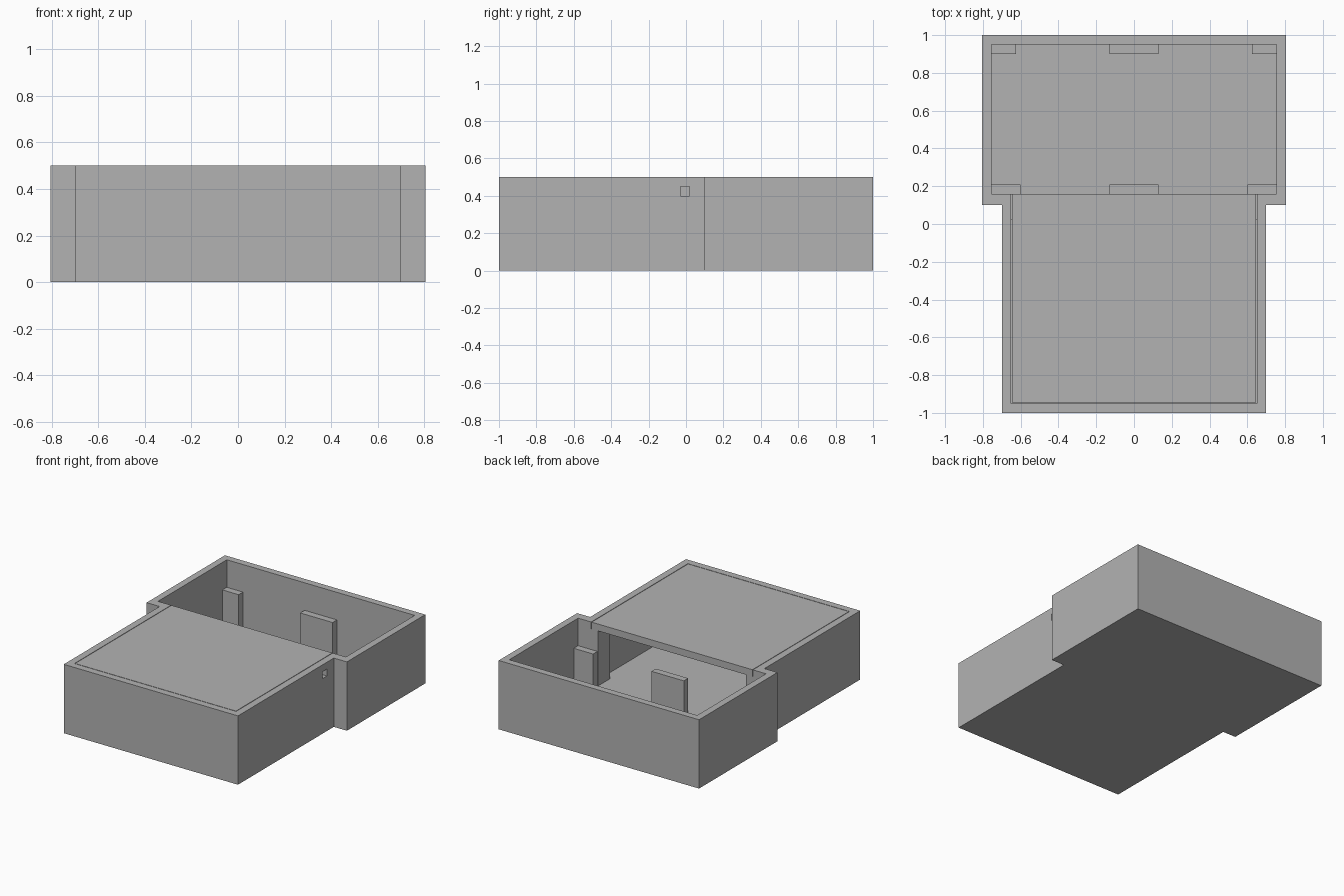
import bpy, bmesh

cube = bpy.data.objects.get("Cube")
if cube:
    bpy.data.objects.remove(cube, do_unlink=True)

# Single plain grey
grey = bpy.data.materials.new("plain_grey")
grey.use_nodes = True
colour = (0.45, 0.45, 0.45, 1)
grey.diffuse_color = colour
grey.node_tree.nodes["Principled BSDF"].inputs["Base Color"].default_value = colour

HEIGHT, FLOOR, WALL, LID = 0.5, 0.05, 0.05, 0.05
GAP = 0.004


def prism(name, outline, z0, z1):
    """Extrude a flat plan outline from z0 to z1."""
    bm = bmesh.new()
    face = bm.faces.new([bm.verts.new((x, y, z0)) for x, y in outline])
    new = bmesh.ops.extrude_face_region(bm, geom=[face])["geom"]
    for v in new:
        if isinstance(v, bmesh.types.BMVert):
            v.co.z = z1
    bmesh.ops.recalc_face_normals(bm, faces=bm.faces)
    mesh = bpy.data.meshes.new(name)
    bm.to_mesh(mesh)
    bm.free()
    mesh.materials.append(grey)
    obj = bpy.data.objects.new(name, mesh)
    bpy.context.collection.objects.link(obj)
    return obj


def box(name, x0, x1, y0, y1, z0, z1):
    return prism(name, [(x0, y0), (x1, y0), (x1, y1), (x0, y1)], z0, z1)


def stepped_plan(narrow, wide, front, step, back):
    """Mirrored plan: narrow front room, wide back room."""
    half = [(narrow, front), (narrow, step), (wide, step), (wide, back)]
    return half + [(-x, y) for x, y in reversed(half)]


def cut(target, cutter):
    cutter.hide_render = True
    cutter.hide_viewport = True
    mod = target.modifiers.new(cutter.name, 'BOOLEAN')
    mod.operation = 'DIFFERENCE'
    mod.solver = 'EXACT'
    mod.object = cutter


# Outer shell, hollowed from above, with a small side hole
shell = prism("case_shell", stepped_plan(0.7, 0.805, -1, 0.1, 1), 0, HEIGHT)
cut(shell, prism("cavity_cutter", stepped_plan(0.65, 0.755, -0.95, 0.16, 0.95), FLOOR, 0.7))
cut(shell, box("cable_hole_cutter", 0.62, 0.75, -0.03, 0.02, 0.4, 0.45))

# Flush lid over the front room
box("front_lid", -0.65 + GAP, 0.65 - GAP, -0.95 + GAP, 0.16, HEIGHT - LID, HEIGHT)

# Jambs under the lid, either side of the opening
for side, s in (("left", 1), ("right", -1)):
    x0, x1 = sorted((s * 0.595, s * 0.65))
    box(f"{side}_jamb", x0, x1, 0.02, 0.16, FLOOR, HEIGHT - LID)

# Low support posts along both long walls of the back room
for row, y, inner in (("front", 0.16, 0.6), ("back", 0.9, 0.625)):
    for side, x0, x1 in (("right", -0.755, -inner), ("middle", -0.13, 0.13), ("left", inner, 0.755)):
        box(f"{row}_{side}_post", x0, x1, y, y + WALL, FLOOR, 0.3)
